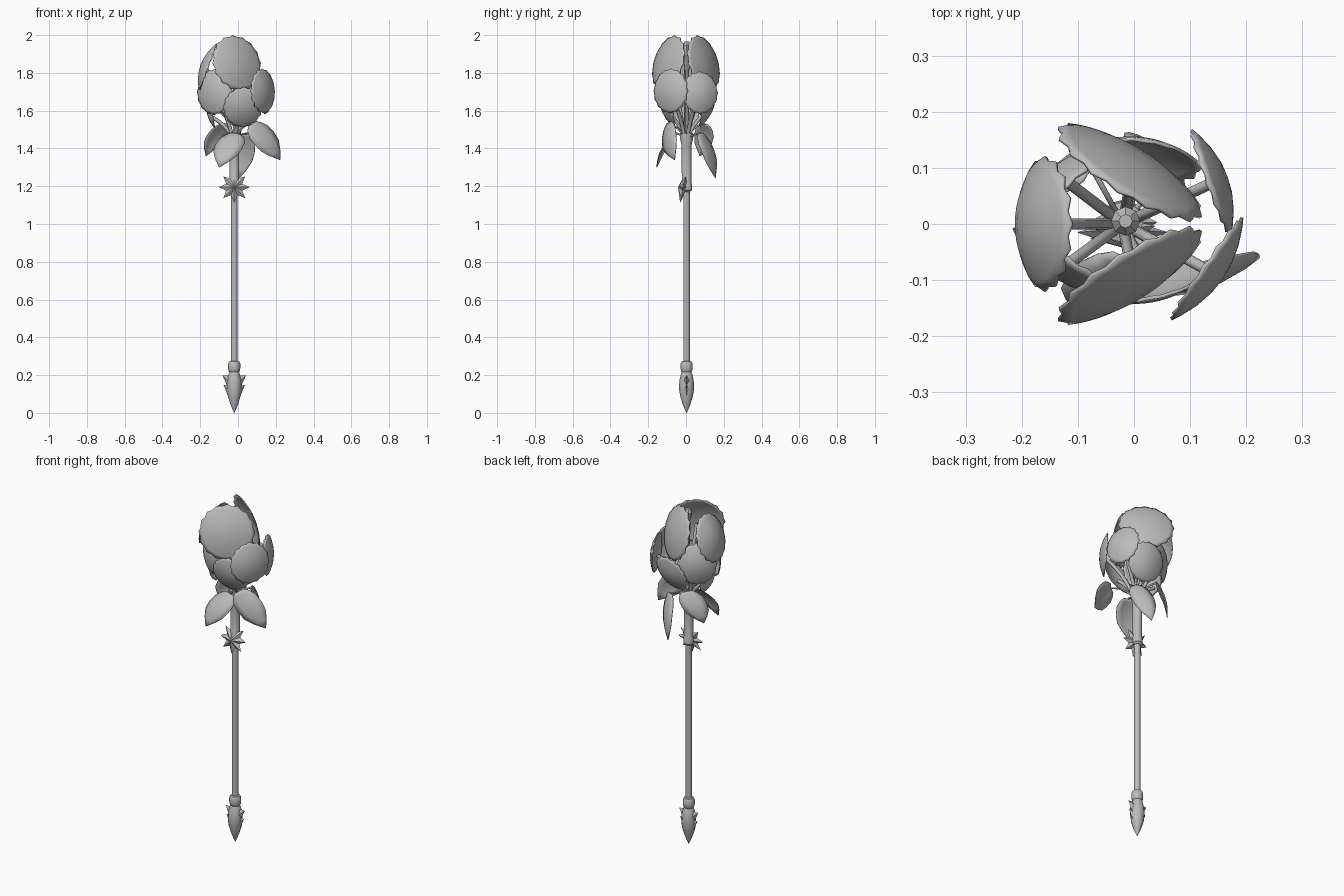
import bpy, bmesh, math
from mathutils import Vector

if "Cube" in bpy.data.objects:
    bpy.data.objects.remove(bpy.data.objects["Cube"])

AX = -0.02  # shaft axis in x
steel = bpy.data.materials.new("grey metal")
steel.diffuse_color = (0.5, 0.5, 0.5, 1)
steel.use_nodes = True
steel.node_tree.nodes["Principled BSDF"].inputs["Base Color"].default_value = steel.diffuse_color


def finish(name, bm, smooth=True, thick=0):
    bmesh.ops.recalc_face_normals(bm, faces=bm.faces)
    me = bpy.data.meshes.new(name)
    bm.to_mesh(me)
    bm.free()
    ob = bpy.data.objects.new(name, me)
    bpy.context.collection.objects.link(ob)
    me.materials.append(steel)
    if thick:
        m = ob.modifiers.new("thickness", "SOLIDIFY")
        m.thickness, m.offset = thick, 0
    if smooth:
        bpy.ops.object.select_all(action='DESELECT')
        ob.select_set(True)
        bpy.context.view_layer.objects.active = ob
        bpy.ops.object.shade_smooth_by_angle(angle=math.radians(35))
    return ob


def lathe(name, profile, n=12, x=AX, y=0.003):
    bm = bmesh.new()
    rings = []
    for r, z in profile:
        rings.append([bm.verts.new((x + r * math.cos(2 * math.pi * i / n),
                                    y + r * math.sin(2 * math.pi * i / n), z)) for i in range(n)])
    for a, b in zip(rings, rings[1:]):
        for i in range(n):
            j = (i + 1) % n
            bm.faces.new((a[i], a[j], b[j], b[i]))
    bm.faces.new(rings[0])
    bm.faces.new(rings[-1])
    return finish(name, bm)


# Shaft, grip and ferrules
lathe("shaft", [(0.017, 0.24), (0.017, 1.2)])
lathe("upper_shaft", [(0.018, 1.17), (0.029, 1.18), (0.029, 1.21), (0.025, 1.22),
                      (0.027, 1.42), (0.036, 1.46), (0.036, 1.48), (0.02, 1.485)])
lathe("ferrule", [(0.02, 0.21), (0.029, 0.22), (0.032, 0.235), (0.032, 0.26), (0.026, 0.272), (0.015, 0.275)])
lathe("pommel", [(0.022, 0.225), (0.03, 0.205), (0.038, 0.17), (0.04, 0.13), (0.034, 0.09),
                 (0.022, 0.05), (0.01, 0.02), (0.001, 0.0)])

# Barbs on both sides of the pommel
for side in (-1, 1):
    for z, reach in ((0.185, 0.062), (0.135, 0.056)):
        bm = bmesh.new()
        tip = bm.verts.new((AX + side * reach, 0.003, z + 0.012))
        base = [bm.verts.new((AX + side * 0.02, 0.003 + y, z + dz))
                for y, dz in ((0, 0.015), (0.022, -0.025), (0, -0.08), (-0.022, -0.025))]
        bm.faces.new(base)
        for i in range(4):
            bm.faces.new((base[i], base[(i + 1) % 4], tip))
        finish("pommel_barb", bm, False)

# Eight-pointed star, leaning slightly forward at its foot
bm = bmesh.new()
rim = []
for i in range(16):
    r = 0.082 if i % 2 == 0 else 0.046
    a = math.pi * i / 8
    dx, dz = r * math.sin(a), r * math.cos(a)
    rim.append(bm.verts.new((AX + dx, -0.015 + 0.2 * dz, 1.195 + dz)))
front = bm.verts.new((AX, -0.042, 1.195))
back = bm.verts.new((AX, 0.01, 1.195))
for i in range(16):
    bm.faces.new((rim[i], rim[(i + 1) % 16], front))
    bm.faces.new((rim[(i + 1) % 16], rim[i], back))
finish("star", bm, False)


def petal(name, c, az, tilt, w, h, dome):
    """Domed disc with a scalloped rim, facing azimuth az and tilted up."""
    az, tilt = math.radians(az), math.radians(tilt)
    n = Vector((math.cos(az) * math.cos(tilt), math.sin(az) * math.cos(tilt), math.sin(tilt)))
    u = Vector((-math.sin(az), math.cos(az), 0))
    v = n.cross(u)
    bm = bmesh.new()
    seg = 32
    mid = bm.verts.new(Vector(c) + n * dome * 0.5)
    prev = None
    for r in (0.3, 0.6, 0.85, 1.0):
        ring = []
        for i in range(seg):
            a = 2 * math.pi * i / seg
            s = r * (0.94 if r == 1.0 and i % 2 else 1)
            ring.append(bm.verts.new(Vector(c) + u * (w * s * math.cos(a)) + v * (h * s * math.sin(a))
                                     + n * dome * (0.5 - s * s)))
        for i in range(seg):
            j = (i + 1) % seg
            if prev:
                bm.faces.new((prev[i], prev[j], ring[j], ring[i]))
            else:
                bm.faces.new((mid, ring[i], ring[j]))
        prev = ring
    finish(name, bm, True, 0.006)


# Petals: centre, azimuth, tilt, half width, half height, dome depth
PETALS = [
    ("upper_petal", (0.0, -0.104, 1.855), -58, 15, 0.15, 0.152, 0.032),
    ("upper_petal", (0.0, 0.104, 1.855), 58, 15, 0.15, 0.152, 0.032),
    ("upper_petal", (-0.176, 0.0, 1.835), 180, 20, 0.12, 0.135, 0.042),
    ("middle_petal", (0.142, -0.088, 1.705), -35, 3, 0.11, 0.118, 0.032),
    ("middle_petal", (0.15, 0.078, 1.695), 20, 3, 0.1, 0.113, 0.03),
    ("middle_petal", (-0.13, -0.08, 1.70), -122, 3, 0.11, 0.122, 0.035),
    ("middle_petal", (-0.132, 0.085, 1.695), 130, 3, 0.108, 0.118, 0.035),
    ("lower_petal", (0.028, -0.112, 1.615), -80, -18, 0.106, 0.112, 0.032),
    ("lower_petal", (0.015, 0.125, 1.615), 82, -20, 0.106, 0.11, 0.032),
    ("lower_petal", (-0.148, 0.0, 1.585), 180, -10, 0.07, 0.08, 0.025),
]
for p in PETALS:
    petal(*p)


def tubes(name, paths, radius):
    cu = bpy.data.curves.new(name, "CURVE")
    cu.dimensions = "3D"
    cu.bevel_depth, cu.bevel_resolution, cu.use_fill_caps = radius, 2, True
    for pts in paths:
        sp = cu.splines.new("NURBS")
        sp.points.add(len(pts) - 1)
        for q, co in zip(sp.points, pts):
            q.co = (*co, 1)
        sp.order_u, sp.use_endpoint_u, sp.resolution_u = 3, True, 4
    ob = bpy.data.objects.new(name, cu)
    bpy.context.collection.objects.link(ob)
    cu.materials.append(steel)


# Stems fanning out from the collar to every petal
paths = []
for _, (x, y, z), *_ in PETALS:
    paths.append([(AX + 0.1 * (x - AX), 0.1 * y, 1.46),
                  (AX + 0.3 * (x - AX), 0.3 * y, 1.46 + 0.5 * (z - 1.46)),
                  (AX + 0.92 * (x - AX), 0.92 * y, z - 0.02)])
tubes("petal_stems", paths, 0.01)

# Tall middle stem with a flared bud
lathe("middle_stem", [(0.012, 1.46), (0.011, 1.8), (0.016, 1.85), (0.012, 1.89),
                      (0.026, 1.945), (0.012, 1.965)], 8, -0.015, 0.005)


def leaf(name, root, tip, side, width, bulge):
    """Broad pointed leaf running from root to tip, folded along its midrib."""
    root, tip, side = Vector(root), Vector(tip), Vector(side).normalized()
    out = side.cross(tip - root).normalized()
    if out.dot(Vector((root.x - AX, root.y, 0.1))) < 0:
        out = -out
    bm = bmesh.new()
    rows = []
    for t, w in ((0, 0.4), (0.08, 0.7), (0.22, 0.95), (0.42, 1), (0.62, 0.9), (0.8, 0.55), (1, 0.02)):
        c = root.lerp(tip, t) + out * bulge * math.sin(math.pi * t)
        rows.append([bm.verts.new(c + side * (k * w * width / 2) - out * (0.012 * w * k * k))
                     for k in (-1, -0.5, 0, 0.5, 1)])
    for a, b in zip(rows, rows[1:]):
        for i in range(4):
            bm.faces.new((a[i], a[i + 1], b[i + 1], b[i]))
    finish(name, bm, True, 0.004)


# Four drooping leaves: root, tip, sideways direction, width, bulge
LEAVES = [
    ((-0.01, -0.06, 1.48), (-0.10, -0.155, 1.30), (0.9, -0.2, -0.15), 0.145, 0.022),
    ((0.075, -0.10, 1.53), (0.222, -0.06, 1.34), (0.7, 0.5, 0.5), 0.14, 0.02),
    ((0.05, 0.08, 1.48), (0.008, 0.155, 1.245), (0.8, -0.5, -0.1), 0.12, 0.02),
    ((-0.075, 0.1, 1.53), (-0.168, 0.075, 1.36), (0.65, 0.7, -0.1), 0.135, 0.02),
]
for l in LEAVES:
    leaf("leaf", *l)
tubes("leaf_stalks", [[(AX, 0, 1.44), (AX + 0.4 * (r[0] - AX), 0.4 * r[1], r[2]), r]
                      for r, *_ in LEAVES], 0.005)
